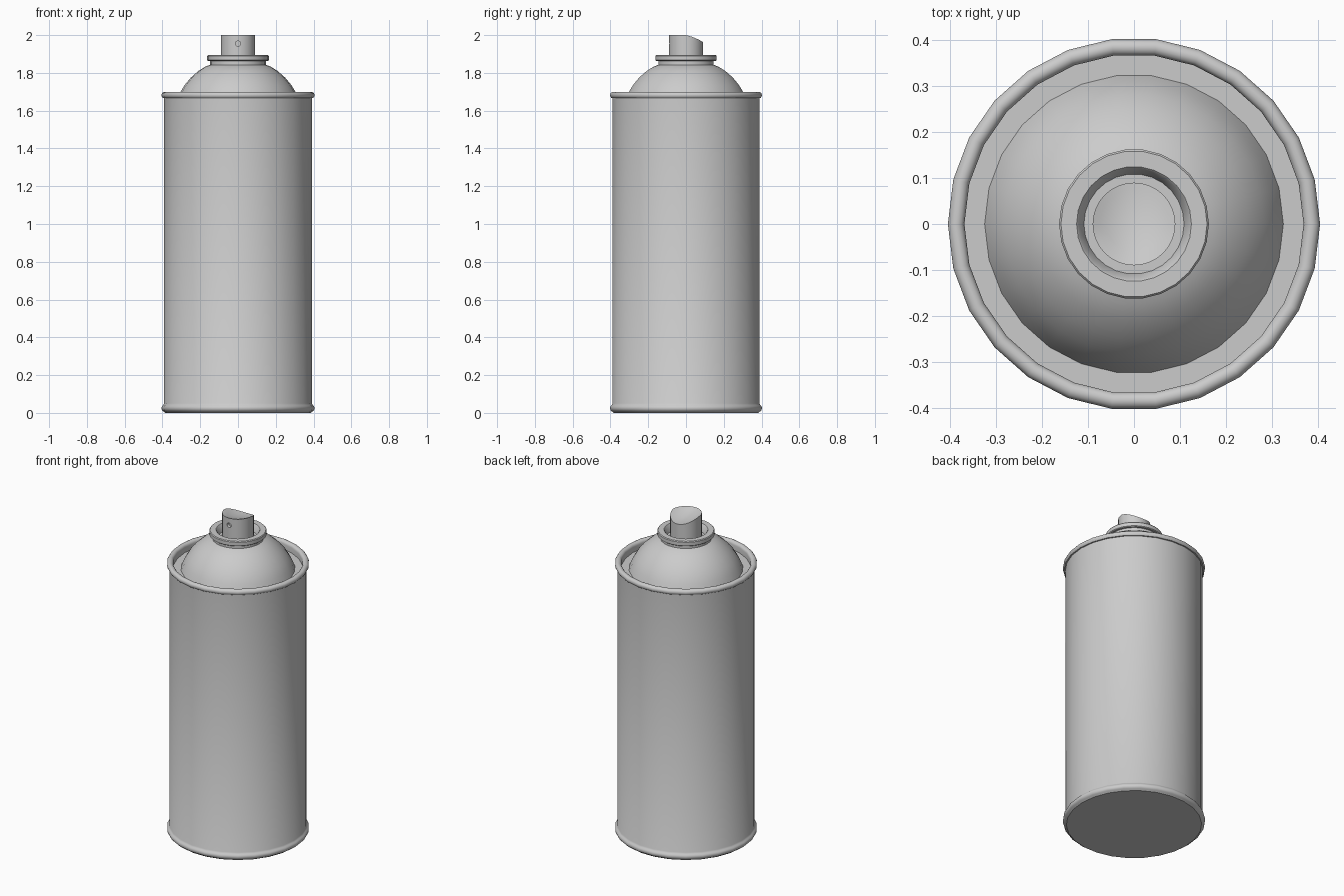
import bpy, bmesh, math

if "Cube" in bpy.data.objects:
    bpy.data.objects.remove(bpy.data.objects["Cube"])

SIDES = 26


def finish(name, bm, angle=35):
    bmesh.ops.remove_doubles(bm, verts=bm.verts, dist=1e-5)
    bmesh.ops.recalc_face_normals(bm, faces=bm.faces)
    me = bpy.data.meshes.new(name)
    bm.to_mesh(me)
    bm.free()
    ob = bpy.data.objects.new(name, me)
    bpy.context.collection.objects.link(ob)
    bpy.ops.object.select_all(action='DESELECT')
    ob.select_set(True)
    bpy.context.view_layer.objects.active = ob
    bpy.ops.object.shade_smooth_by_angle(angle=math.radians(angle))
    return ob


def lathe(name, profile, sides=SIDES, shape=None):
    """Revolve (radius, z) points around z; shape may adjust each vertex."""
    bm = bmesh.new()
    rings = []
    for r, z in profile:
        ring = []
        for i in range(sides):
            a = 2 * math.pi * i / sides
            ring.append(bm.verts.new((r * math.cos(a), r * math.sin(a), z)))
        rings.append(ring)
    for lo, hi in zip(rings, rings[1:]):
        for i in range(sides):
            j = (i + 1) % sides
            bm.faces.new((lo[i], lo[j], hi[j], hi[i]))
    if shape:
        for v in bm.verts:
            shape(v.co)
    return finish(name, bm)


def bead(r, z, rad, start, end, steps=6):
    """Rounded rim cross-section."""
    return [(r + rad * math.cos(math.radians(start + (end - start) * i / steps)),
             z + rad * math.sin(math.radians(start + (end - start) * i / steps)))
            for i in range(steps + 1)]


# Can wall with rolled rims, and the sunken seam around the top
lathe("can_body", [(0, 0), (0.385, 0)]
      + bead(0.385, 0.025, 0.02, -70, 55)
      + [(0.391, 0.05), (0.391, 1.668)]
      + bead(0.387, 1.682, 0.018, -50, 180, 9)
      + [(0.369, 1.65), (0.325, 1.65)])

# Domed shoulder
lathe("dome", [(0.325, 1.65), (0.308, 1.693), (0.283, 1.735), (0.25, 1.775),
               (0.21, 1.81), (0.175, 1.832), (0.147, 1.843)])

# Valve cup: neck, flange and recessed centre
lathe("valve_cup", [(0.147, 1.838), (0.147, 1.863), (0.158, 1.863),
                    (0.163, 1.867), (0.163, 1.889), (0.159, 1.894),
                    (0.125, 1.894), (0.121, 1.89), (0.109, 1.85), (0, 1.85)])


# Spray nozzle with a finger scoop sloping to the back
def scoop(co):
    if co.z > 1.9:
        z = 1.963 + 0.037 * ((0.09 - co.y) / 0.18) ** 2 + 3.4 * co.x ** 2
        co.z = min(2.0, z)


nozzle = lathe("nozzle", [(0, 1.845), (0.09, 1.845)]
               + [(0.09 * i / 6, 2) for i in range(6, -1, -1)], 32, scoop)

# Spray hole in the front of the nozzle
bpy.ops.mesh.primitive_cylinder_add(vertices=12, radius=0.014, depth=0.04,
                                    location=(0, -0.09, 1.955),
                                    rotation=(math.pi / 2, 0, 0))
cutter = bpy.context.object
cutter.name = "spray_hole_cutter"
cutter.hide_render = True
cutter.hide_set(True)
cut = nozzle.modifiers.new("spray_hole", 'BOOLEAN')
cut.operation = 'DIFFERENCE'
cut.solver = 'EXACT'
cut.object = cutter
